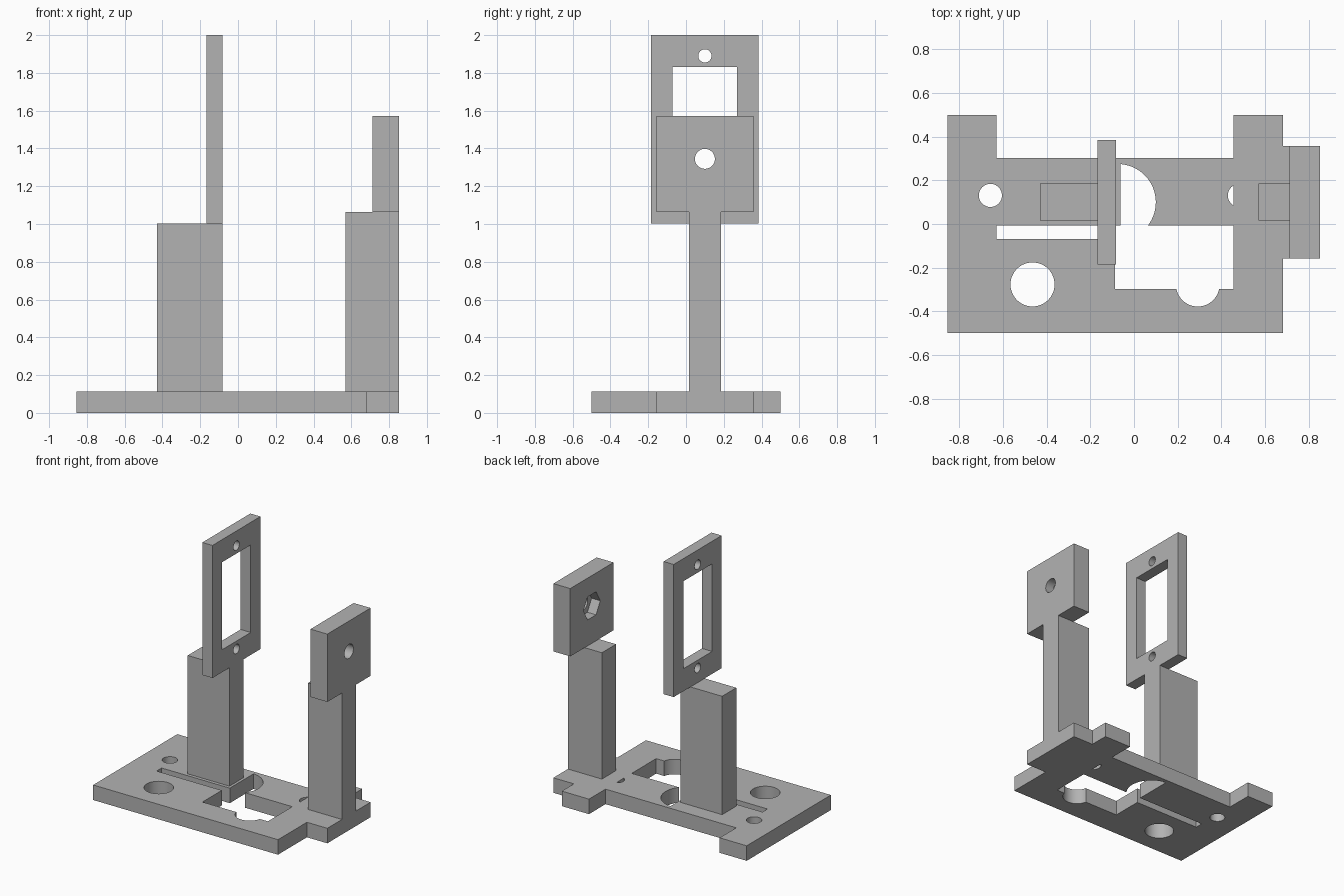
import bpy, bmesh
from math import cos, sin, pi, radians

if "Cube" in bpy.data.objects:
    bpy.data.objects.remove(bpy.data.objects["Cube"])

grey = bpy.data.materials.new("grey_plastic")
grey.use_nodes = True
colour = (0.45, 0.45, 0.45, 1)
grey.diffuse_color = colour
grey.node_tree.nodes["Principled BSDF"].inputs["Base Color"].default_value = colour


def prism(name, points, low, high, axis="z"):
    """Extrude a 2D outline: (x, y) along z, or (y, z) along x."""
    bm = bmesh.new()
    place = (lambda a, b, t: (a, b, t)) if axis == "z" else (lambda a, b, t: (t, a, b))
    face = bm.faces.new([bm.verts.new(place(a, b, low)) for a, b in points])
    moved = bmesh.ops.extrude_face_region(bm, geom=[face])["geom"]
    shift = place(0, 0, high - low)
    bmesh.ops.translate(bm, vec=shift, verts=[v for v in moved if isinstance(v, bmesh.types.BMVert)])
    bmesh.ops.recalc_face_normals(bm, faces=bm.faces)
    mesh = bpy.data.meshes.new(name)
    bm.to_mesh(mesh)
    bm.free()
    mesh.materials.append(grey)
    obj = bpy.data.objects.new(name, mesh)
    bpy.context.collection.objects.link(obj)
    return obj


def rect(a0, a1, b0, b1):
    return [(a0, b0), (a1, b0), (a1, b1), (a0, b1)]


def circle(a, b, r, n=48):
    return [(a + r * cos(2 * pi * i / n), b + r * sin(2 * pi * i / n)) for i in range(n)]


def cut(obj, points, low, high, axis="z"):
    cutter = prism("cutter", points, low, high, axis)
    cutter.hide_render = True
    mod = obj.modifiers.new("cut", "BOOLEAN")
    mod.operation = "DIFFERENCE"
    mod.solver = "EXACT"
    mod.object = cutter
    bpy.context.view_layer.objects.active = obj
    bpy.ops.object.modifier_apply(modifier=mod.name)
    bpy.data.objects.remove(cutter)


def smooth(obj):
    bpy.ops.object.select_all(action="DESELECT")
    obj.select_set(True)
    bpy.context.view_layer.objects.active = obj
    bpy.ops.object.shade_smooth_by_angle(angle=radians(30))


# Base plate with back notch and a side tab under the right post
TOP = 0.113
base = prism("base_plate", [
    (-0.855, -0.5), (0.683, -0.5), (0.683, -0.157), (0.853, -0.157), (0.853, 0.357),
    (0.683, 0.357), (0.683, 0.5), (0.457, 0.5), (0.457, 0.303), (-0.63, 0.303),
    (-0.63, 0.5), (-0.855, 0.5)], 0, TOP)

# Round holes, opening with a bump, and the long slot running into it
through = (-0.1, 0.3)
cut(base, circle(-0.465, -0.277, 0.101), *through)
cut(base, circle(-0.658, 0.131, 0.053), *through)
cut(base, rect(-0.087, 0.457, -0.298, -0.008), *through)
cut(base, circle(0.292, -0.278, 0.1), *through)
cut(base, rect(-0.63, -0.05, -0.068, -0.008), *through)

# Half-round clearance behind the opening
CX, CY, R, EDGE = -0.075, 0.1, 0.175, -0.063
arc = [(max(x, EDGE), y) for x, y in circle(CX, CY, R, 64) if x > EDGE]
arc.sort(key=lambda p: p[1])
cut(base, [(EDGE, CY - R)] + arc + [(EDGE, CY + R)], *through)

# Sliver of a screw hole beside the right block
sliver = [(x, y) for x, y in circle(0.483, 0.131, 0.053) if x < 0.457]
sliver.sort(key=lambda p: p[1])
cut(base, sliver + [(0.457, sliver[-1][1]), (0.457, sliver[0][1])], *through)
smooth(base)

# Posts
prism("middle_post", rect(-0.43, -0.083, 0.017, 0.185), TOP, 1.003)
prism("side_post", rect(0.57, 0.853, 0.017, 0.185), TOP, 1.063)

# Tall frame with a window and two screw holes
frame = prism("window_frame", rect(-0.185, 0.385, 1.003, 2.0), -0.167, -0.083, "x")
cut(frame, rect(-0.072, 0.27, 1.172, 1.83), -0.3, 0.1, "x")
for z in (1.113, 1.89):
    cut(frame, circle(0.1, z, 0.035, 32), -0.3, 0.1, "x")
smooth(frame)

# Bearing plate with a bolt hole and a six-sided nut pocket
plate = prism("bolt_plate", rect(-0.157, 0.357, 1.063, 1.573), 0.713, 0.853, "x")
cut(plate, circle(0.1, 1.345, 0.053, 32), 0.6, 1.0, "x")
cut(plate, circle(0.1, 1.345, 0.1, 6), 0.6, 0.785, "x")
smooth(plate)
